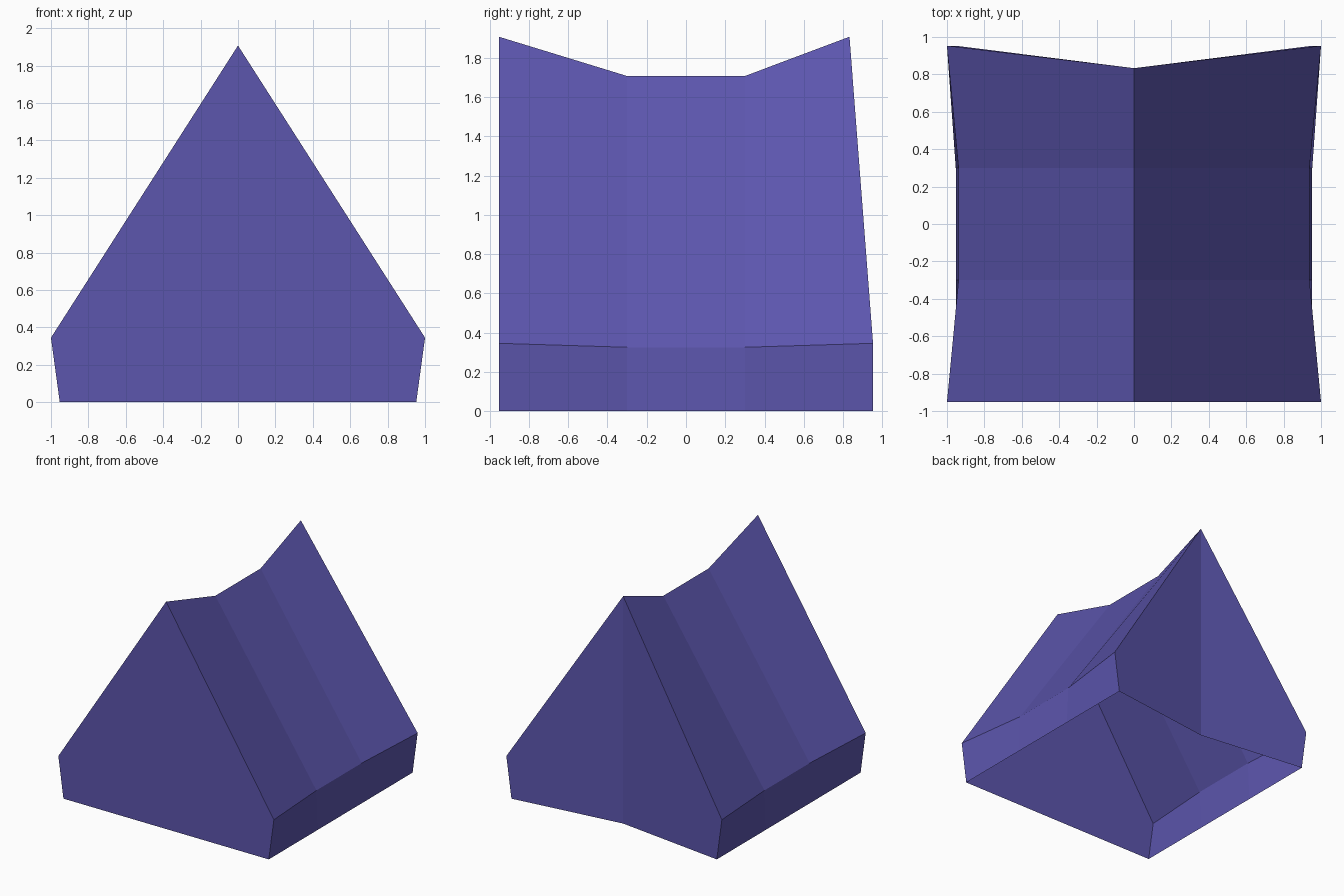
import bpy
import bmesh

if "Cube" in bpy.data.objects:
    bpy.data.objects.remove(bpy.data.objects["Cube"])

# Single canvas colour
canvas = bpy.data.materials.new("indigo canvas")
canvas.diffuse_color = (0.107, 0.092, 0.42, 1.0)
canvas.use_nodes = True
canvas.node_tree.nodes["Principled BSDF"].inputs["Base Color"].default_value = canvas.diffuse_color


def make_part(name, strips, faces):
    """Right half of a part from profile strips and end faces, mirrored over x = 0."""
    bm = bmesh.new()
    rows = [[bm.verts.new(p) for p in strip] for strip in strips]
    for a, b in zip(rows, rows[1:]):
        for i in range(len(a) - 1):
            bm.faces.new((a[i], b[i], b[i + 1], a[i + 1]))
    for f in faces:
        bm.faces.new([bm.verts.new(p) for p in f])
    geom = bm.verts[:] + bm.edges[:] + bm.faces[:]
    copy = bmesh.ops.duplicate(bm, geom=geom)["geom"]
    for v in copy:
        if isinstance(v, bmesh.types.BMVert):
            v.co.x = -v.co.x
    bmesh.ops.reverse_faces(bm, faces=[f for f in copy if isinstance(f, bmesh.types.BMFace)])
    bmesh.ops.remove_doubles(bm, verts=bm.verts[:], dist=1e-4)
    mesh = bpy.data.meshes.new(name)
    bm.to_mesh(mesh)
    bm.free()
    mesh.materials.append(canvas)
    obj = bpy.data.objects.new(name, mesh)
    bpy.context.collection.objects.link(obj)


def section(y, ridge_y, eave_x, eave_z, ridge_z):
    """Half cross-section: ground, eave, ridge."""
    return [(0.953, y, 0), (eave_x, y, eave_z), (0, ridge_y, ridge_z)]


D = 0.953
front = section(-D, -D, 1.0, 0.345, 1.907)
back = section(D, 0.833, 1.0, 0.345, 1.907)
sag = [section(y, y, 0.938, 0.325, 1.707) for y in (-0.3, 0.3)]

# Sagging roof and low side walls, open underneath
make_part("tent_roof_and_sides", [front, *sag, back], [])
# Flat front wall
make_part("tent_front_wall", [], [[(0, -D, 0)] + front])
# Back wall folded inward along its middle
make_part("tent_back_wall", [], [(back + [(0, 0.833, 0)])[::-1]])
